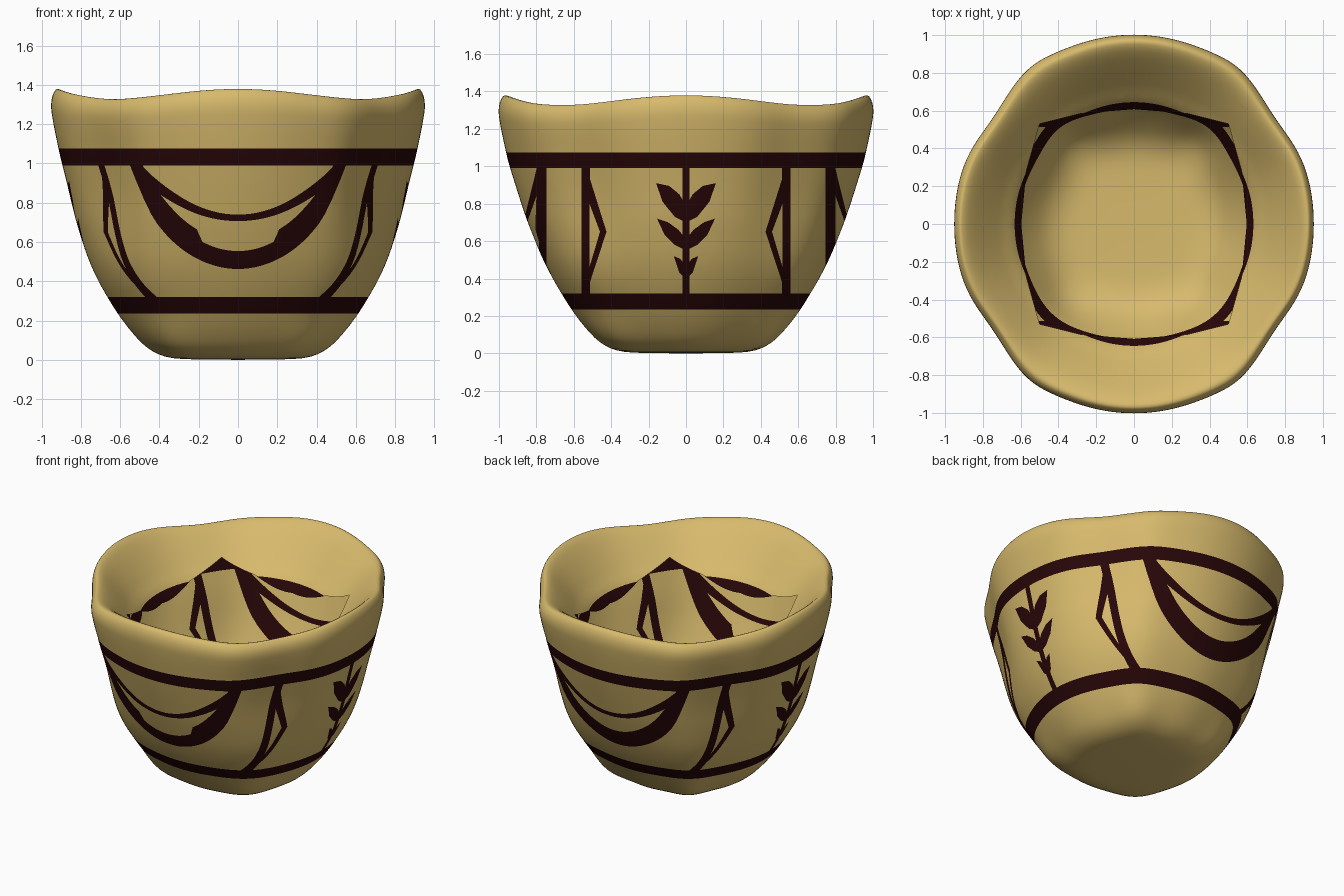
import bpy
import bmesh
import math
from mathutils import Vector

cube = bpy.data.objects.get("Cube")
if cube:
    bpy.data.objects.remove(cube, do_unlink=True)

COLUMNS, STEPS = 160, 3
CLAY, PAINT = 0, 1
BOTH, FRONT, BACK = (-1, 1), (-1,), (1,)
LOW_BAND, HIGH_BAND = (0.235, 0.32), (0.99, 1.075)

# Wall from the base centre up the outside to the rim
OUTER = [(0, 0), (.25, .003), (.37, .016), (.46, .06), (.54, .14), (.612, LOW_BAND[0]),
         (.665, LOW_BAND[1]), (.712, .4), (.763, .5), (.806, .6), (.86, .74),
         (.94, HIGH_BAND[0]), (.962, HIGH_BAND[1]), (.998, 1.25), (1, 1.32), (.978, 1.373)]
# Inner lip from the rim down to the opening
INNER = [(.95, 1.375), (.9, 1.34), (.84, 1.28), (.78, 1.215), (.72, 1.15),
         (.645, HIGH_BAND[1]), (.585, .98)]
# Quarter outline of the square-cornered opening
OPENING = [(.597, 0), (.57, .28), (.5, .53), (.28, .585), (0, .608)]


def material(name, colour):
    mat = bpy.data.materials.new(name)
    mat.use_nodes = True
    mat.diffuse_color = (*colour, 1)
    bsdf = next(n for n in mat.node_tree.nodes if n.type == 'BSDF_PRINCIPLED')
    bsdf.inputs["Base Color"].default_value = (*colour, 1)
    bsdf.inputs["Roughness"].default_value = 0.8
    return mat


def smooth_path(points, steps):
    """Smooth curve passing through every point."""
    pts = [Vector(p) for p in points]
    path = []
    for i in range(len(pts) - 1):
        a, b = pts[i], pts[i + 1]
        before, after = pts[max(i - 1, 0)], pts[min(i + 2, len(pts) - 1)]
        reach = (b - a).length
        ta = (b - before).normalized() * reach
        tb = (after - a).normalized() * reach
        for s in range(steps):
            t = s / steps
            h = t * t * (3 - 2 * t)
            path.append(a * (1 - h) + b * h + ta * (t * (1 - t) ** 2) - tb * (t * t * (1 - t)))
    return path + [pts[-1]]


def ramp(value, low, high):
    t = min(max((value - low) / (high - low), 0), 1)
    return t * t * (3 - 2 * t)


def hump(value, centre, width):
    return math.exp(-((value - centre) / width) ** 2)


def wall_point(radius, z, angle, lip):
    """Oval, slightly four-cornered wall with a wavy rim; lip runs from 0 to 1 inside."""
    c, s = math.cos(angle), math.sin(angle)
    corner = math.atan2(abs(s), abs(c))
    # corners swell near the foot and are pinched towards the rim
    high = ramp(z, 0.35, 0.9)
    swell = 0.05 + 0.05 * (1 - ramp(z, 0.05, 0.25))
    foot = hump(corner, 0.92, 0.25) if s > 0 else hump(corner, 0.85, 0.32)
    pinch = 0.012 * hump(corner, 0.98, 0.15) - 0.035 * hump(corner, 0.62, 0.22)
    bump = 1 + (swell * foot * (1 - high) + pinch * high) * (1 - lip)
    squeeze = 1 - 0.05 * ramp(z, 0.3, 1.05) * (1 - 0.7 * lip)
    top = HIGH_BAND[1]
    if z > top:
        wave = 1.005 - 0.095 * (1 - math.cos(4 * angle))
        z = top + (z - top) * (wave * (1 - lip) + lip)
    return radius * c * squeeze * bump, radius * s * bump, z


# Bowl surface
bm = bmesh.new()
path = smooth_path(OUTER + INNER, STEPS)
rim_row = (len(OUTER) - 1) * STEPS
rings = []
for row, (radius, z) in enumerate(path):
    lip = max(0, row - rim_row) / (len(path) - 1 - rim_row)
    rings.append([bm.verts.new(wall_point(radius, z, math.tau * k / COLUMNS, lip))
                  for k in range(COLUMNS)])
for low, high in zip(rings, rings[1:]):
    for k in range(COLUMNS):
        n = (k + 1) % COLUMNS
        bm.faces.new((low[k], low[n], high[n], high[k]))
bmesh.ops.remove_doubles(bm, verts=bm.verts, dist=1e-5)
bmesh.ops.dissolve_degenerate(bm, edges=bm.edges, dist=1e-6)


def sides_of(outline):
    return list(zip(outline, outline[1:] + outline[:1]))


def inside(u, v, outline):
    turns = [(b[0] - a[0]) * (v - a[1]) - (b[1] - a[1]) * (u - a[0]) for a, b in sides_of(outline)]
    return all(t > 0 for t in turns) or all(t < 0 for t in turns)


def cut(faces, point, normal):
    geom = set(faces)
    for f in faces:
        geom.update(f.edges)
        geom.update(f.verts)
    bmesh.ops.bisect_plane(bm, geom=list(geom), dist=1e-5, plane_co=point, plane_no=normal)


def lip_faces():
    return [f for f in bm.faces if f.verts[0].co.z > 0.9 and f.verts[0].co.xy.length < 0.82]


# Trim the lip to the opening
half = OPENING + [(-x, y) for x, y in OPENING[-2::-1]]
opening = half + [(x, -y) for x, y in half[-2:0:-1]]
for a, b in sides_of(opening):
    cut(lip_faces(), (*a, 0), (b[1] - a[1], a[0] - b[0], 0))
waste = [f for f in lip_faces() if inside(*f.calc_center_median().xy, opening)]
bmesh.ops.delete(bm, geom=waste, context='FACES')

# Painted bands around the bowl and on the lip
for face in bm.faces:
    z = face.calc_center_median().z
    face.material_index = PAINT if any(a < z < b for a, b in (LOW_BAND, HIGH_BAND)) else CLAY


def bar(y0, y1, z0=LOW_BAND[1], z1=HIGH_BAND[0]):
    return [(y0, z0), (y1, z0), (y1, z1), (y0, z1)]


# Painted shapes as convex outlines (distance from the middle, height)
SHAPES = [
    # side posts with chevrons
    (PAINT, BOTH, bar(.513, .56)),
    (PAINT, BOTH, [(.53, .985), (.425, .65), (.53, .33)]),
    (CLAY, BOTH, [(.516, .8), (.46, .65), (.516, .46)]),
    # front and back crescents
    (PAINT, BOTH, bar(.745, .8)),
    (PAINT, BOTH, [(.798, .99), (.88, .657), (.798, .5)]),
    (CLAY, BACK, [(.8, .84), (.87, .644), (.8, .5)]),
    (CLAY, FRONT, [(.8, .84), (.87, .644), (.806, .66)]),
    (CLAY, FRONT, [(.787, .5), (.787, .6), (.806, .665), (.87, .665), (.87, .5)]),
    # plant stem and leaf pairs
    (PAINT, BOTH, bar(0, .02)),
    (PAINT, BOTH, [(0, .7), (.06, .73), (.125, .81), (.16, .91), (.09, .895), (.035, .85), (0, .785)]),
    (PAINT, BOTH, [(0, .55), (.06, .58), (.115, .635), (.155, .72), (.095, .7), (.04, .66), (0, .61)]),
    (PAINT, BOTH, [(0, .4), (.035, .43), (.065, .52), (.03, .505), (0, .46)]),
]


def nearby(outline, margin=0.07):
    ys, zs = zip(*outline)
    return [f for f in bm.faces
            if min(ys) - margin < f.verts[0].co.y < max(ys) + margin
            and min(zs) - margin < f.verts[0].co.z < max(zs) + margin]


def paint_shape(colour, outline):
    """Cut the outline straight through the bowl along x and colour what it encloses."""
    for a, b in sides_of(outline):
        cut(nearby(outline), (0, *a), (0, b[1] - a[1], a[0] - b[0]))
    for f in nearby(outline):
        centre = f.calc_center_median()
        if LOW_BAND[1] < centre.z < HIGH_BAND[0] and inside(centre.y, centre.z, outline):
            f.material_index = colour


for colour, sides, outline in SHAPES:
    for side in sides:
        paint_shape(colour, [(side * y, z) for y, z in outline])

for face in bm.faces:
    face.smooth = True
mesh = bpy.data.meshes.new("bowl")
bm.to_mesh(mesh)
bm.free()
mesh.materials.append(material("tan clay", (.68, .49, .15)))
mesh.materials.append(material("dark maroon paint", (.021, .002, .0025)))
bowl = bpy.data.objects.new("bowl", mesh)
bpy.context.collection.objects.link(bowl)
